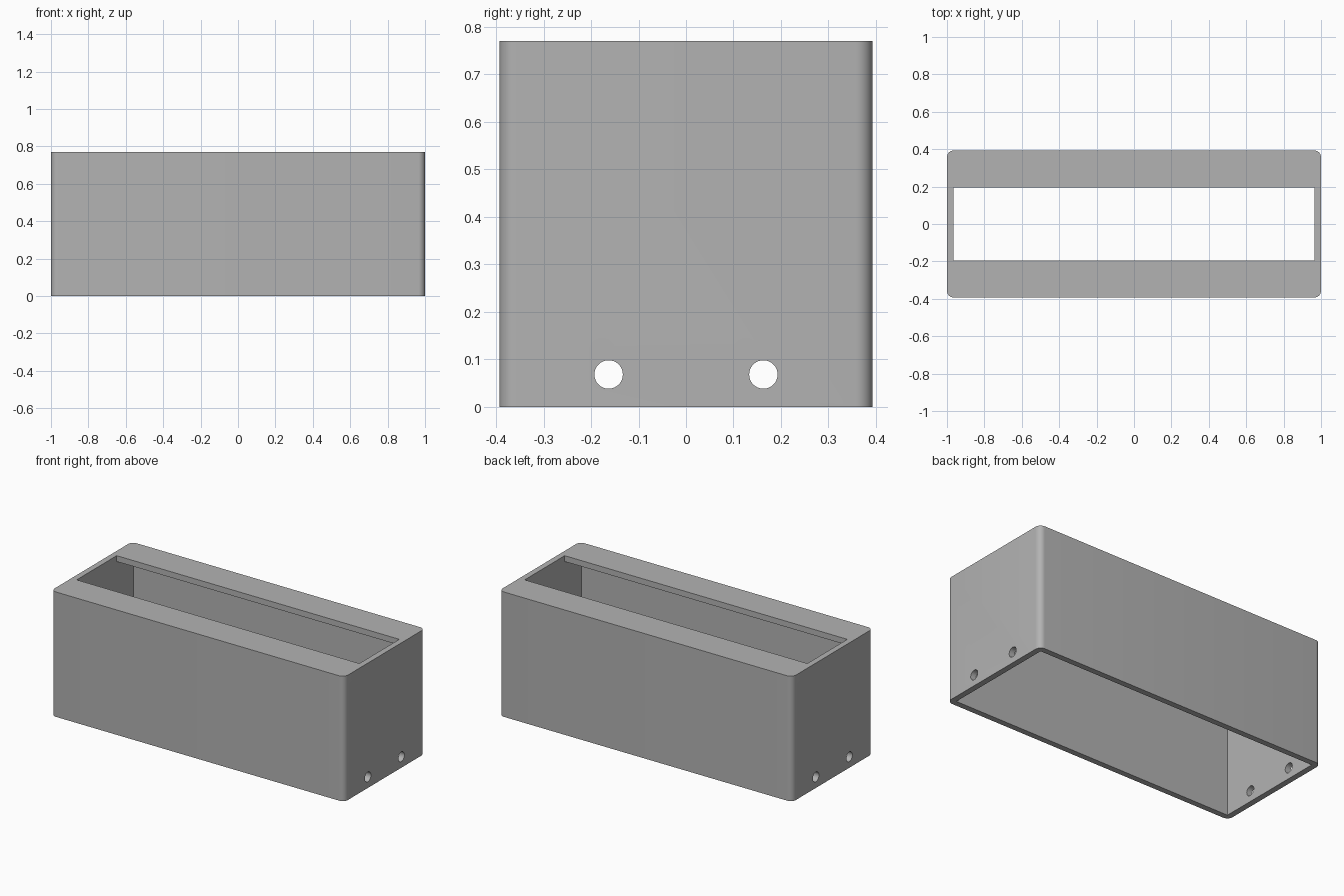
import bpy
import bmesh
from mathutils import Matrix

cube = bpy.data.objects.get("Cube")
if cube:
    bpy.data.objects.remove(cube, do_unlink=True)

LENGTH, DEPTH, HEIGHT = 2.0, 0.786, 0.77
WALL = 0.036
SLOT_DEPTH = 0.39
HOLE_Y, HOLE_Z, HOLE_RADIUS = 0.163, 0.068, 0.03

grey = bpy.data.materials.new("plain_grey")
grey.use_nodes = True
colour = (0.45, 0.45, 0.45, 1)
grey.diffuse_color = colour
grey.node_tree.nodes["Principled BSDF"].inputs["Base Color"].default_value = colour


def add_object(name, bm):
    mesh = bpy.data.meshes.new(name)
    bm.to_mesh(mesh)
    bm.free()
    mesh.materials.append(grey)
    obj = bpy.data.objects.new(name, mesh)
    bpy.context.collection.objects.link(obj)
    return obj


def box(name, size, bottom, radius=0):
    """Box centred in plan, with optional rounded upright edges."""
    bm = bmesh.new()
    bmesh.ops.create_cube(bm, size=1)
    bmesh.ops.scale(bm, vec=size, verts=bm.verts)
    bmesh.ops.translate(bm, vec=(0, 0, bottom + size[2] / 2), verts=bm.verts)
    if radius:
        upright = [e for e in bm.edges
                   if abs(e.verts[0].co.z - e.verts[1].co.z) > size[2] / 2]
        bmesh.ops.bevel(bm, geom=upright, offset=radius, segments=8,
                        profile=0.5, affect='EDGES')
    return add_object(name, bm)


def hole_cutter(name, y):
    bm = bmesh.new()
    bmesh.ops.create_cone(bm, cap_ends=True, segments=32, radius1=HOLE_RADIUS,
                          radius2=HOLE_RADIUS, depth=LENGTH * 1.2)
    bmesh.ops.rotate(bm, verts=bm.verts, matrix=Matrix.Rotation(1.5707963, 3, 'Y'))
    bmesh.ops.translate(bm, vec=(0, y, HOLE_Z), verts=bm.verts)
    return add_object(name, bm)


# Outer shell with rounded upright corners
cover = box("box_cover", (LENGTH, DEPTH, HEIGHT), 0, WALL)

# Cavity open at the bottom, full-length slot in the top, holes in both ends
inner = LENGTH - 2 * WALL
cutters = [
    box("cavity_cutter", (inner, DEPTH - 2 * WALL, HEIGHT - WALL + 0.1), -0.1),
    box("slot_cutter", (inner, SLOT_DEPTH, HEIGHT), HEIGHT / 2),
    hole_cutter("front_hole_cutter", -HOLE_Y),
    hole_cutter("back_hole_cutter", HOLE_Y),
]

bpy.ops.object.select_all(action='DESELECT')
cover.select_set(True)
bpy.context.view_layer.objects.active = cover
for cutter in cutters:
    cutter.hide_render = True
    mod = cover.modifiers.new(cutter.name, 'BOOLEAN')
    mod.operation = 'DIFFERENCE'
    mod.solver = 'EXACT'
    mod.object = cutter
    bpy.ops.object.modifier_apply(modifier=mod.name)
    bpy.data.objects.remove(cutter, do_unlink=True)

bpy.ops.object.shade_smooth_by_angle(angle=0.6)
